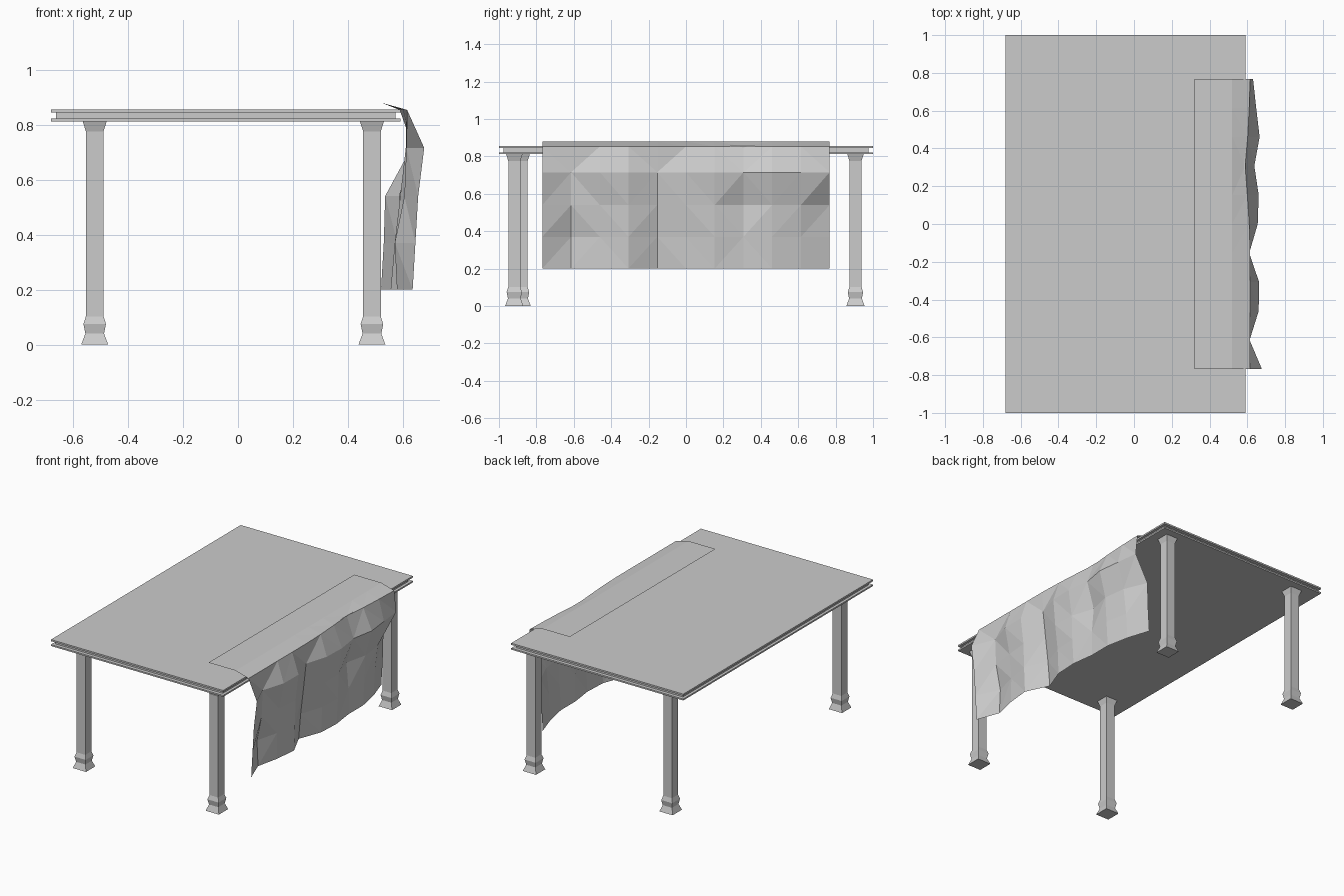
import bpy, bmesh

if "Cube" in bpy.data.objects:
    bpy.data.objects.remove(bpy.data.objects["Cube"])


def make_object(name, bm, recalc=True):
    if recalc:
        bmesh.ops.recalc_face_normals(bm, faces=bm.faces)
    mesh = bpy.data.meshes.new(name)
    bm.to_mesh(mesh)
    bm.free()
    obj = bpy.data.objects.new(name, mesh)
    bpy.context.collection.objects.link(obj)
    return obj


def square_stack(name, cx, cy, profile):
    """Closed square column through (half_x, half_y, z) rings."""
    bm = bmesh.new()
    rings = [[bm.verts.new((cx + sx * hx, cy + sy * hy, z))
              for sx, sy in ((-1, -1), (1, -1), (1, 1), (-1, 1))]
             for hx, hy, z in profile]
    for a, b in zip(rings, rings[1:]):
        for i in range(4):
            j = (i + 1) % 4
            bm.faces.new((a[i], a[j], b[j], b[i]))
    bm.faces.new(rings[0][::-1])
    bm.faces.new(rings[-1])
    return make_object(name, bm)


# Table top: two thin boards around a recessed core
HX, HY, INSET = 0.635, 1.0, 0.018
square_stack("table_top", -0.045, 0, [
    (HX, HY, 0.812), (HX, HY, 0.822),
    (HX - INSET, HY - INSET - 0.005, 0.822), (HX - INSET, HY - INSET - 0.005, 0.844),
    (HX, HY, 0.844), (HX, HY, 0.855)])

# Four square turned legs
leg = [(0.049, 0), (0.034, 0.04), (0.041, 0.075), (0.032, 0.103),
       (0.032, 0.775), (0.044, 0.813)]
leg_profile = [(h, h, z) for h, z in leg]
for name, x, y in (("front_left_leg", -0.521, -0.879), ("front_right_leg", 0.487, -0.918),
                   ("back_left_leg", -0.521, 0.906), ("back_right_leg", 0.487, 0.906)):
    square_stack(name, x, y, leg_profile)

# Draped cloth: flat strip on the table, then rippled hanging rows (z, x per column)
COLS = 11
rows = [
    (0.88, [0.32] * COLS),
    (0.88, [0.52] * COLS),
    (0.853, [.615, .615, .615, .615, .615, .61, .60, .588, .602, .61, .615]),
    (0.715, [.677, .612, .66, .662, .61, .655, .66, .637, .665, .647, .63]),
    (0.54, [.655, .605, .625, .64, .59, .64, .635, .585, .62, .60, .535]),
    (0.37, [.645, .57, .61, .635, .57, .62, .63, .60, .61, .58, .53]),
    (0.20, [.635, .578, .612, .628, .555, .613, .62, .60, .60, .57, .52]),
]
bm = bmesh.new()
grid = [[bm.verts.new((x, -0.768 + 1.536 * i / (COLS - 1), z)) for i, x in enumerate(xs)]
        for z, xs in rows]
for a, b in zip(grid, grid[1:]):
    for i in range(COLS - 1):
        bm.faces.new((a[i], b[i], b[i + 1], a[i + 1]))
bmesh.ops.triangulate(bm, faces=bm.faces)
make_object("draped_cloth", bm, recalc=False)
